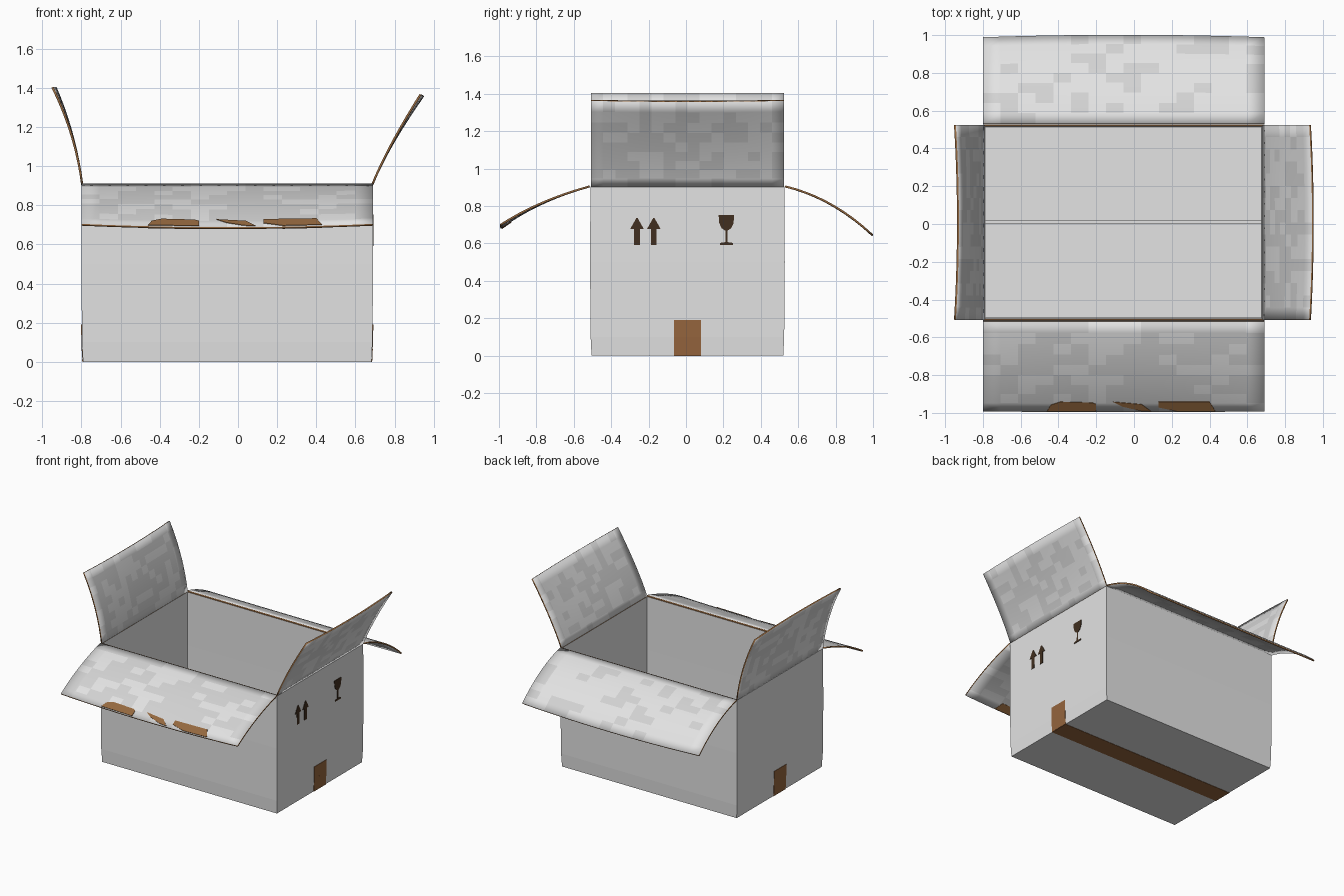
import bpy, bmesh, random
from mathutils import Vector

random.seed(4)
if "Cube" in bpy.data.objects:
    bpy.data.objects.remove(bpy.data.objects["Cube"], do_unlink=True)


def material(name, rgb):
    m = bpy.data.materials.new(name)
    m.use_nodes = True
    m.diffuse_color = (*rgb, 1)
    bsdf = m.node_tree.nodes["Principled BSDF"]
    bsdf.inputs["Base Color"].default_value = (*rgb, 1)
    bsdf.inputs["Roughness"].default_value = 0.9
    return m


WHITE = material("white board", (0.77, 0.77, 0.77))
GREY = material("worn white board", (0.65, 0.65, 0.65))
BROWN = material("raw cardboard", (0.30, 0.14, 0.05))
TAPE = material("brown tape", (0.30, 0.13, 0.047))
INK = material("dark ink", (0.052, 0.028, 0.014))

X0, X1, Y0, Y1, TOP = -0.80, 0.69, -0.513, 0.528, 0.905
THICK = 0.011


def finish(name, bm, mats):
    mesh = bpy.data.meshes.new(name)
    bm.to_mesh(mesh)
    bm.free()
    for m in mats:
        mesh.materials.append(m)
    ob = bpy.data.objects.new(name, mesh)
    bpy.context.collection.objects.link(ob)
    return ob


def solidify(ob, thickness, offset, rim=0):
    mod = ob.modifiers.new("thickness", "SOLIDIFY")
    mod.thickness = thickness
    mod.offset = offset
    mod.material_offset_rim = rim


# Box body: open shell, lightly crushed towards the floor
LEVELS = [(0.0, 0.008), (0.1, 0.003), (0.5, 0.0), (TOP, 0.002)]


def inset(z):
    for (za, a), (zb, b) in zip(LEVELS, LEVELS[1:]):
        if z <= zb:
            return a + (b - a) * (z - za) / (zb - za)
    return LEVELS[-1][1]


bm = bmesh.new()
rings = []
for z, d in LEVELS:
    corners = [(X0 + d, Y0 + d), (X1 - d, Y0 + d), (X1 - d, Y1 - d), (X0 + d, Y1 - d)]
    rings.append([bm.verts.new((x, y, z)) for x, y in corners])
bm.faces.new(rings[0][::-1])
for low, high in zip(rings, rings[1:]):
    for i in range(4):
        j = (i + 1) % 4
        bm.faces.new((low[i], low[j], high[j], high[i]))
solidify(finish("box_body", bm, [WHITE, GREY, BROWN]), THICK, -1, rim=2)


# Inner floor panels meeting at a narrow seam
def block(name, lo, hi, mat):
    bm = bmesh.new()
    bmesh.ops.create_cube(bm, size=1)
    for v in bm.verts:
        v.co = [lo[k] if v.co[k] < 0 else hi[k] for k in range(3)]
    return finish(name, bm, [mat])


SEAM = 0.012
block("front_floor_panel", (X0 + 0.015, Y0 + 0.015, 0.008), (X1 - 0.015, SEAM - 0.007, 0.02), WHITE)
block("back_floor_panel", (X0 + 0.015, SEAM + 0.007, 0.008), (X1 - 0.015, Y1 - 0.015, 0.02), WHITE)


# Flaps: curved sheets with a bowed tip and raw rims
def flap_point(flap, s, t):
    """s runs along the hinge, t from hinge to tip; returns a point."""
    axis, start, end, path, bow = flap
    a, b, c = (Vector(p) for p in path)
    p = a * (1 - t) ** 2 + b * 2 * t * (1 - t) + c * t * t
    p += Vector(bow) * (1 - (2 * s - 1) ** 2) * t * t
    along = start + (end - start) * s
    return Vector((along, p.x, p.y)) if axis == "x" else Vector((p.x, along, p.y))


FLAPS = {
    "front_flap": ("x", X0, X1, [(-0.515, TOP), (-0.79, 0.83), (-0.99, 0.70)], (-0.002, -0.017)),
    "back_flap": ("x", X0, X1, [(0.53, TOP), (0.78, 0.845), (0.985, 0.655)], (0.013, -0.012)),
    "left_flap": ("y", -0.507, 0.524, [(X1 - 0.004, TOP), (0.765, 1.10), (0.932, 1.365)], (0.015, -0.005)),
    "right_flap": ("y", -0.507, 0.524, [(X0 + 0.004, TOP), (-0.83, 1.165), (-0.948, 1.402)], (0.016, 0.0)),
}
COLS, ROWS = 16, 9
for name, flap in FLAPS.items():
    wear = 0.25 if name == "back_flap" else 0.6
    bm = bmesh.new()
    grid = [[bm.verts.new(flap_point(flap, i / COLS, j / ROWS)) for i in range(COLS + 1)]
            for j in range(ROWS + 1)]
    for j in range(ROWS):
        for i in range(COLS):
            f = bm.faces.new((grid[j][i], grid[j][i + 1], grid[j + 1][i + 1], grid[j + 1][i]))
            f.material_index = int(random.random() < wear)
            f.smooth = True
    solidify(finish(name, bm, [WHITE, GREY, BROWN]), THICK, 0, rim=2)

# Torn patches at the tip of the front flap, on both faces
TEARS = [
    [(-0.46, 0.99), (-0.44, 0.91), (-0.39, 0.87), (-0.22, 0.88), (-0.20, 0.9), (-0.20, 0.99)],
    [(-0.11, 0.87), (0.04, 0.9), (0.09, 0.99), (0.03, 0.98), (-0.06, 0.93)],
    [(0.13, 0.87), (0.40, 0.87), (0.43, 0.99), (0.23, 0.99), (0.13, 0.94)],
]
for n, tear in enumerate(TEARS):
    for side, lift in (("top", 1), ("under", -1)):
        bm = bmesh.new()
        shift = Vector((0, -0.42, 0.9)) * lift * 0.0085
        pts = [flap_point(FLAPS["front_flap"], (x - X0) / (X1 - X0), t) + shift for x, t in tear]
        bm.faces.new([bm.verts.new(p) for p in pts])
        solidify(finish(f"tear_{side}_{n + 1}", bm, [BROWN]), 0.003, 0)


# Thin plates on the end walls, drawn in (y, z)
def wall_plate(name, outline, mat, sign=1):
    bm = bmesh.new()
    edge = X1 if sign > 0 else X0
    pts = [(edge - sign * (inset(z) - 0.002), y, z) for y, z in outline]
    bm.faces.new([bm.verts.new(p) for p in pts])
    solidify(finish(name, bm, [mat]), 0.003, 0)


# Tape across the underside and up both ends
T0, T1 = -0.065, 0.08
block("bottom_tape", (X0 + 0.006, T0, -0.002), (X1 - 0.006, T1, 0.002), TAPE)
for sign, side in ((1, "left"), (-1, "right")):
    for part, (za, zb) in (("lower", (0.0, 0.1)), ("upper", (0.1, 0.19))):
        wall_plate(f"{side}_tape_{part}", [(T0, za), (T1, za), (T1, zb), (T0, zb)], TAPE, sign)


# Printed handling marks: two arrows and a goblet
def mirrored(centre, half):
    return [(centre + w, z) for w, z in half] + [(centre - w, z) for w, z in reversed(half)]


ARROW = [(0.015, 0.592), (0.015, 0.678), (0.036, 0.678), (0.004, 0.735)]
for n, y in enumerate((-0.262, -0.172)):
    wall_plate(f"arrow_mark_{n + 1}", mirrored(y, ARROW), INK)
GOBLET = [(0.034, 0.592), (0.034, 0.603), (0.006, 0.607), (0.006, 0.668),
          (0.026, 0.682), (0.038, 0.708), (0.042, 0.753)]
wall_plate("goblet_mark", mirrored(0.216, GOBLET), INK)
